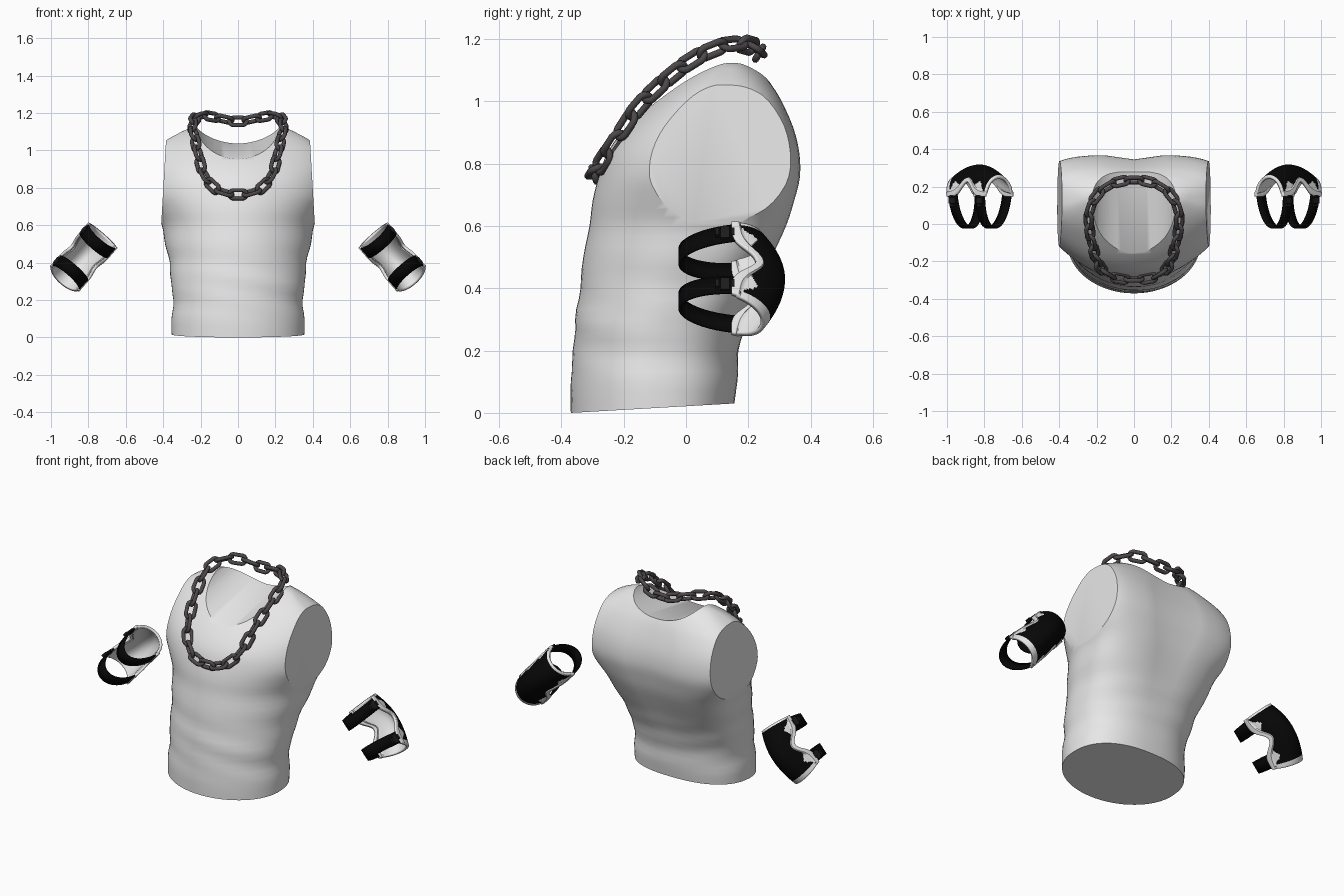
import bpy, bmesh, math
from mathutils import Vector, Matrix

if "Cube" in bpy.data.objects:
    bpy.data.objects.remove(bpy.data.objects["Cube"])


def material(name, rgb):
    m = bpy.data.materials.new(name)
    m.diffuse_color = (*rgb, 1)
    m.use_nodes = True
    m.node_tree.nodes["Principled BSDF"].inputs["Base Color"].default_value = m.diffuse_color
    return m


CLOTH = material("light cloth", (0.80, 0.80, 0.80))
WHITE = material("white padding", (0.82, 0.82, 0.82))
BLACK = material("black fabric", (0.002, 0.002, 0.002))
BUCKLE = material("dark buckle", (0.012, 0.012, 0.012))
METAL = material("dark metal", (0.075, 0.066, 0.069))


def make_object(name, bm, mats):
    mesh = bpy.data.meshes.new(name)
    bm.to_mesh(mesh)
    bm.free()
    ob = bpy.data.objects.new(name, mesh)
    bpy.context.collection.objects.link(ob)
    for m in mats:
        mesh.materials.append(m)
    return ob


def smooth(ob, deg=40):
    bpy.ops.object.select_all(action='DESELECT')
    ob.select_set(True)
    bpy.context.view_layer.objects.active = ob
    bpy.ops.object.shade_smooth_by_angle(angle=math.radians(deg))


def catmull(a, b, c, d, t):
    return 0.5 * (2 * b + (c - a) * t + (2 * a - 5 * b + 4 * c - d) * t * t
                  + (3 * b - a - 3 * c + d) * t ** 3)


def grid(bm, pts):
    rows = [[bm.verts.new(p) for p in r] for r in pts]
    faces = []
    for r0, r1 in zip(rows, rows[1:]):
        for j in range(len(r0) - 1):
            faces.append(bm.faces.new((r0[j], r0[j + 1], r1[j + 1], r1[j])))
    return faces


# --- Sleeveless shirt: (z, front y, back y, widest y, half width, back squareness)
SECTIONS = [
    (0, -.37, .155, -.1, .355, 2.4), (.1, -.37, .165, -.1, .355, 2.4),
    (.2, -.362, .17, -.09, .345, 2.4), (.3, -.355, .195, -.07, .36, 2.5),
    (.4, -.34, .235, -.03, .365, 2.7), (.5, -.33, .28, .02, .39, 3),
    (.6, -.31, .325, .06, .407, 3.4), (.68, -.3, .35, .09, .45, 3.8),
    (.76, -.28, .368, .1, .49, 4), (.84, -.25, .365, .11, .5, 4),
    (.92, -.19, .345, .11, .49, 4), (1.0, -.105, .31, .11, .45, 3.6),
    (1.05, -.045, .28, .11, .39, 3.2), (1.09, .015, .25, .12, .32, 2.8),
    (1.12, .08, .21, .14, .25, 2.4), (1.13, .12, .18, .15, .15, 2)]


def shirt_ring(sec, count=64):
    z, yf, yb, cy, w, n = sec
    ring = []
    for i in range(count):
        a = math.tau * i / count
        c, s = math.cos(a), math.sin(a)
        e = 2 / n if s > 0 else 1
        x = w * math.copysign(abs(c) ** e, c)
        y = cy + (yb - cy if s > 0 else cy - yf) * math.copysign(abs(s) ** e, s)
        if s > 0:                                   # spine hollow
            y -= .025 * math.exp(-(x / .09) ** 2) * max(0, min(1, z / .5 - .6, (1.13 - z) * 5))
        fold = .003 * math.sin(z * 48 + 3 * c + 1.5 * s) * max(0, 1 - abs(z - .28) / .25)
        zz = z + .03 * (y + .37) / .52 * max(0, 1 - z / .1)   # hem rises to the back
        ring.append((x * (1 + fold * 2.5), y + fold * s, zz))
    return ring


bm = bmesh.new()
rings = []
for i in range(len(SECTIONS) - 1):
    q = [SECTIONS[max(0, min(len(SECTIONS) - 1, i + k))] for k in (-1, 0, 1, 2)]
    for s in range(3):
        rings.append(shirt_ring([catmull(*v, s / 3) for v in zip(*q)]))
rings.append(shirt_ring(SECTIONS[-1]))
loops = [[bm.verts.new(p) for p in r] for r in rings]
for a, b in zip(loops, loops[1:]):
    for i in range(len(a)):
        j = (i + 1) % len(a)
        bm.faces.new((a[i], a[j], b[j], b[i]))
bm.faces.new(loops[0][::-1])
bm.faces.new(loops[-1])
# flat closed armholes
for side in (1, -1):
    cut = bmesh.ops.bisect_plane(bm, geom=bm.verts[:] + bm.edges[:] + bm.faces[:],
                                 plane_co=(side * .41, 0, .615), plane_no=(side * .435, 0, .025),
                                 clear_outer=True)
    bmesh.ops.holes_fill(bm, edges=[e for e in cut['geom_cut'] if isinstance(e, bmesh.types.BMEdge)])
bmesh.ops.recalc_face_normals(bm, faces=bm.faces)
shirt = make_object("shirt", bm, [CLOTH])

# neck scoop cut with a tilted elliptical cylinder
bm = bmesh.new()
bmesh.ops.create_cone(bm, cap_ends=True, segments=64, radius1=1, radius2=1, depth=1.2,
                      matrix=Matrix.Translation((0, .07, 1.16))
                      @ Matrix.Rotation(math.radians(100.8), 4, 'X')
                      @ Matrix.Diagonal((.235, .16, 1, 1)))
cutter = make_object("neck_cutter", bm, [CLOTH])
cutter.hide_render = True
mod = shirt.modifiers.new("neck", 'BOOLEAN')
mod.operation, mod.solver, mod.object = 'DIFFERENCE', 'EXACT', cutter
bpy.context.view_layer.objects.active = shirt
bpy.ops.object.modifier_apply(modifier="neck")
bpy.data.objects.remove(cutter)
smooth(shirt, 35)

# --- Chain: links spaced evenly along a closed path
half = [(0, -.295, .765), (.11, -.28, .79), (.18, -.228, .87), (.213, -.15, .985),
        (.235, -.045, 1.085), (.24, .05, 1.15), (.2, .15, 1.185), (.11, .215, 1.175),
        (0, .235, 1.155)]
ctrl = [Vector(p) for p in half] + [Vector((-x, y, z)) for x, y, z in half[-2:0:-1]]
N = len(ctrl)
path = [catmull(*(ctrl[(i + k) % N] for k in (-1, 0, 1, 2)), s / 20)
        for i in range(N) for s in range(20)]
dist = [0]
for i in range(len(path)):
    dist.append(dist[-1] + (path[(i + 1) % len(path)] - path[i]).length)


def along(d):
    d %= dist[-1]
    i = max(k for k in range(len(path)) if dist[k] <= d)
    return path[i].lerp(path[(i + 1) % len(path)], (d - dist[i]) / (dist[i + 1] - dist[i]))


def add_link(bm, frame, straight=.022, radius=.024, wire=.0112):
    rows = []
    for i in range(16):
        a = math.tau * (i + .5) / 16
        shift = math.copysign(straight, math.cos(a))
        row = []
        for j in range(8):
            b = math.tau * j / 8
            r = radius + wire * math.cos(b)
            row.append(bm.verts.new(frame @ Vector((shift + r * math.cos(a), r * math.sin(a),
                                                    wire * math.sin(b)))))
        rows.append(row)
    for i in range(16):
        for j in range(8):
            p, q = rows[i], rows[(i + 1) % 16]
            bm.faces.new((p[j], q[j], q[(j + 1) % 8], p[(j + 1) % 8]))


bm = bmesh.new()
LINKS = 26
for k in range(LINKS):
    d = dist[-1] * k / LINKS
    pos = along(d)
    tan = (along(d + .03) - along(d - .03)).normalized()
    out = pos - Vector((0, .08, .9))
    out = (out - tan * out.dot(tan)).normalized()
    side = out.cross(tan)
    if k % 2:
        out, side = side, -out
    frame = Matrix((tan, side, out)).transposed().to_4x4()
    frame.translation = pos
    add_link(bm, frame)
bmesh.ops.recalc_face_normals(bm, faces=bm.faces)
smooth(make_object("neck_chain", bm, [METAL]), 50)


# --- Elbow pads: t runs down the arm, u across it; mirrored to the other side
def arm(t, u, y):
    return Vector((.825 + .66 * t + .75 * u, y, .43 - .75 * t + .66 * u))


def finish(ob, thick, offset, inner=0):
    if thick:
        s = ob.modifiers.new("thickness", 'SOLIDIFY')
        s.thickness, s.offset = thick, offset
        s.material_offset = s.material_offset_rim = inner
    smooth(ob)
    m = ob.modifiers.new("mirror", 'MIRROR')
    m.use_axis = (True, False, False)


NV, NA = 56, 60
pts = []
for i in range(NV + 1):
    v = 2 * i / NV - 1
    reach = math.radians(92 - 28 * math.exp(-(v / .38) ** 2))
    row = []
    for j in range(NA + 1):
        a = 2 * j / NA - 1
        th = reach * a
        t = v * ((.15 + .04 * math.cos(th)) if v > 0 else (.155 + .01 * math.cos(th)))
        lip = .006 if abs(a) > .85 else 0           # raised padded border
        depth = .168 - .065 * v * v + lip
        row.append(arm(t, (.098 + lip) * math.sin(th), .15 + depth * math.cos(th)))
    pts.append(row)
bm = bmesh.new()
for k, f in enumerate(grid(bm, pts)):
    v = 2 * (k // NA + .5) / NV - 1
    a = abs(2 * (k % NA + .5) / NA - 1)
    # black cover inside a white border that widens near the corners
    edge = .84 - .2 * math.exp(-((abs(v) - .62) / .16) ** 2)
    f.material_index = 0 if a < edge and -.93 < v < .84 else 1
bm.normal_update()
bm.faces.ensure_lookup_table()
if bm.faces[NA * NV // 2 + NA // 2].normal.y < 0:
    bmesh.ops.reverse_faces(bm, faces=bm.faces)
finish(make_object("elbow_pad", bm, [BLACK, WHITE]), .016, -1, 1)

# straps looping round the front of the arm, converging slightly, each with a buckle
for name, t in (("upper", -.115), ("lower", .112)):
    bm = bmesh.new()
    grid(bm, [[arm(t * (1 - .16 * math.sin(p)) + w, .095 * math.cos(p), .175 - .195 * math.sin(p))
               for p in (math.pi * k / 24 for k in range(25))] for w in (-.034, .034)])
    finish(make_object(name + "_strap", bm, [BLACK]), .009, 0)
    bm = bmesh.new()
    for y, size in ((.125, (.05, .014, .03)), (.1, (.03, .02, .012)), (.15, (.03, .02, .012))):
        for v in bmesh.ops.create_cube(bm, size=1)['verts']:
            v.co = arm(t * .97 + v.co.x * size[0], .096 + v.co.y * size[1], y + v.co.z * size[2])
    bmesh.ops.recalc_face_normals(bm, faces=bm.faces)
    finish(make_object(name + "_buckle", bm, [BUCKLE]), 0, 0)
